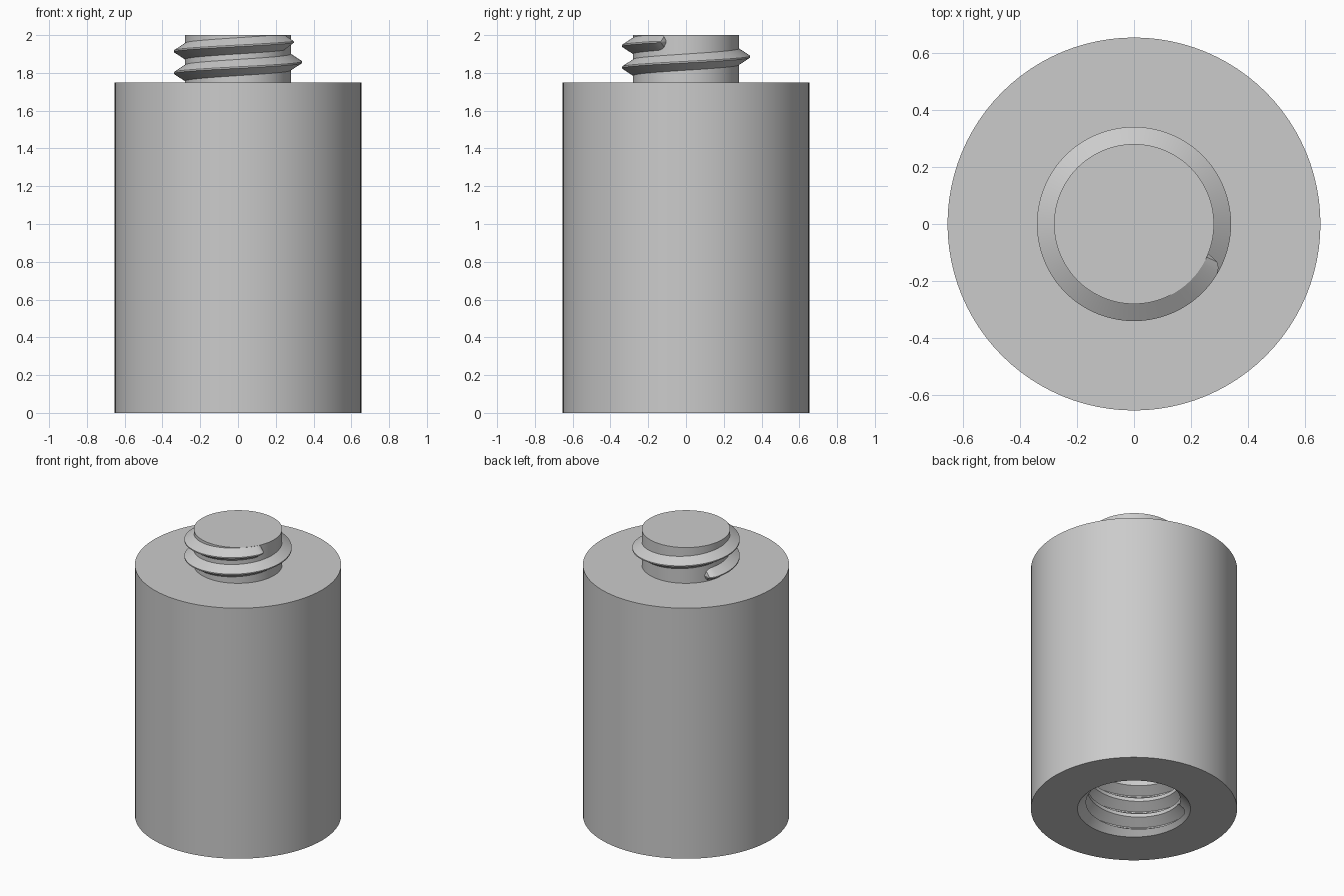
import bpy, bmesh, math

cube = bpy.data.objects.get("Cube")
if cube:
    bpy.data.objects.remove(cube, do_unlink=True)

BODY_R, BODY_H, TOP = 0.653, 1.75, 2.0
POST_R, CREST_R = 0.28, 0.34
HOLE_R, ROOT_R, DEPTH = 0.295, 0.358, 0.42
PITCH, START = 0.115, 150          # thread rise per turn, start angle in degrees

grey = bpy.data.materials.new("plain grey")
grey.use_nodes = True
colour = (0.6, 0.6, 0.6, 1)
grey.diffuse_color = colour
grey.node_tree.nodes["Principled BSDF"].inputs["Base Color"].default_value = colour


def add_object(name, bm):
    bmesh.ops.recalc_face_normals(bm, faces=bm.faces)
    mesh = bpy.data.meshes.new(name)
    bm.to_mesh(mesh)
    bm.free()
    mesh.materials.append(grey)
    obj = bpy.data.objects.new(name, mesh)
    bpy.context.collection.objects.link(obj)
    return obj


def cone(name, r1, r2, z1, z2, sides=96):
    bm = bmesh.new()
    bmesh.ops.create_cone(bm, cap_ends=True, segments=sides, radius1=r1,
                          radius2=r2, depth=z2 - z1)
    bmesh.ops.translate(bm, verts=bm.verts, vec=(0, 0, (z1 + z2) / 2))
    return add_object(name, bm)


def thread(name, inner, outer, z0, sweep, half, ceiling, taper=10, step=2.5):
    """Sweep a V-shaped ridge up a helix, shrinking it to rounded ends."""
    bm = bmesh.new()
    rings = []
    count = round(sweep / step)
    for i in range(count + 1):
        turn = sweep * i / count
        near_end = min(turn, sweep - turn, taper) / taper
        s = max(0.08, math.sqrt(1 - (1 - near_end) ** 2))
        a = math.radians(START + turn)
        zc = z0 + PITCH * turn / 360
        tip = inner + (outer - inner) * s
        profile = [(inner - 0.04, -half), (inner, -half), (tip, -0.004),
                   (tip, 0.004), (inner, half), (inner - 0.04, half)]
        rings.append([bm.verts.new((r * math.cos(a), r * math.sin(a),
                                    min(zc + h * s, ceiling)))
                      for r, h in profile])
    n = len(rings[0])
    for low, high in zip(rings, rings[1:]):
        for j in range(n):
            k = (j + 1) % n
            bm.faces.new((low[j], low[k], high[k], high[j]))
    bm.faces.new(rings[0])
    bm.faces.new(rings[-1])
    return add_object(name, bm)


def smooth(obj):
    bpy.ops.object.select_all(action='DESELECT')
    obj.select_set(True)
    bpy.context.view_layer.objects.active = obj
    bpy.ops.object.shade_smooth_by_angle(angle=math.radians(25))


# Main cylinder with a chamfered, threaded socket cut into its underside
body = cone("body", BODY_R, BODY_R, 0, BODY_H)
rim = ROOT_R - HOLE_R
cutters = [
    cone("socket_bore_cutter", HOLE_R, HOLE_R, -0.1, DEPTH),
    cone("socket_chamfer_cutter", ROOT_R + 0.02, HOLE_R - 0.02, -0.02, rim + 0.02),
    thread("socket_thread_cutter", HOLE_R, ROOT_R, 0.04, 960, 0.045, DEPTH),
]
bpy.context.view_layer.objects.active = body
for cutter in cutters:
    cutter.hide_render = True
    mod = body.modifiers.new(cutter.name, 'BOOLEAN')
    mod.operation = 'DIFFERENCE'
    mod.solver = 'EXACT'
    mod.object = cutter
    bpy.ops.object.modifier_apply(modifier=mod.name)
for cutter in cutters:
    bpy.data.objects.remove(cutter, do_unlink=True)

# Threaded post on top
post = cone("post", POST_R, POST_R, BODY_H - 0.02, TOP)
post_thread = thread("post_thread", POST_R, CREST_R, BODY_H + 0.04, 548, 0.043,
                     TOP - 0.001)

for part in (body, post, post_thread):
    smooth(part)
